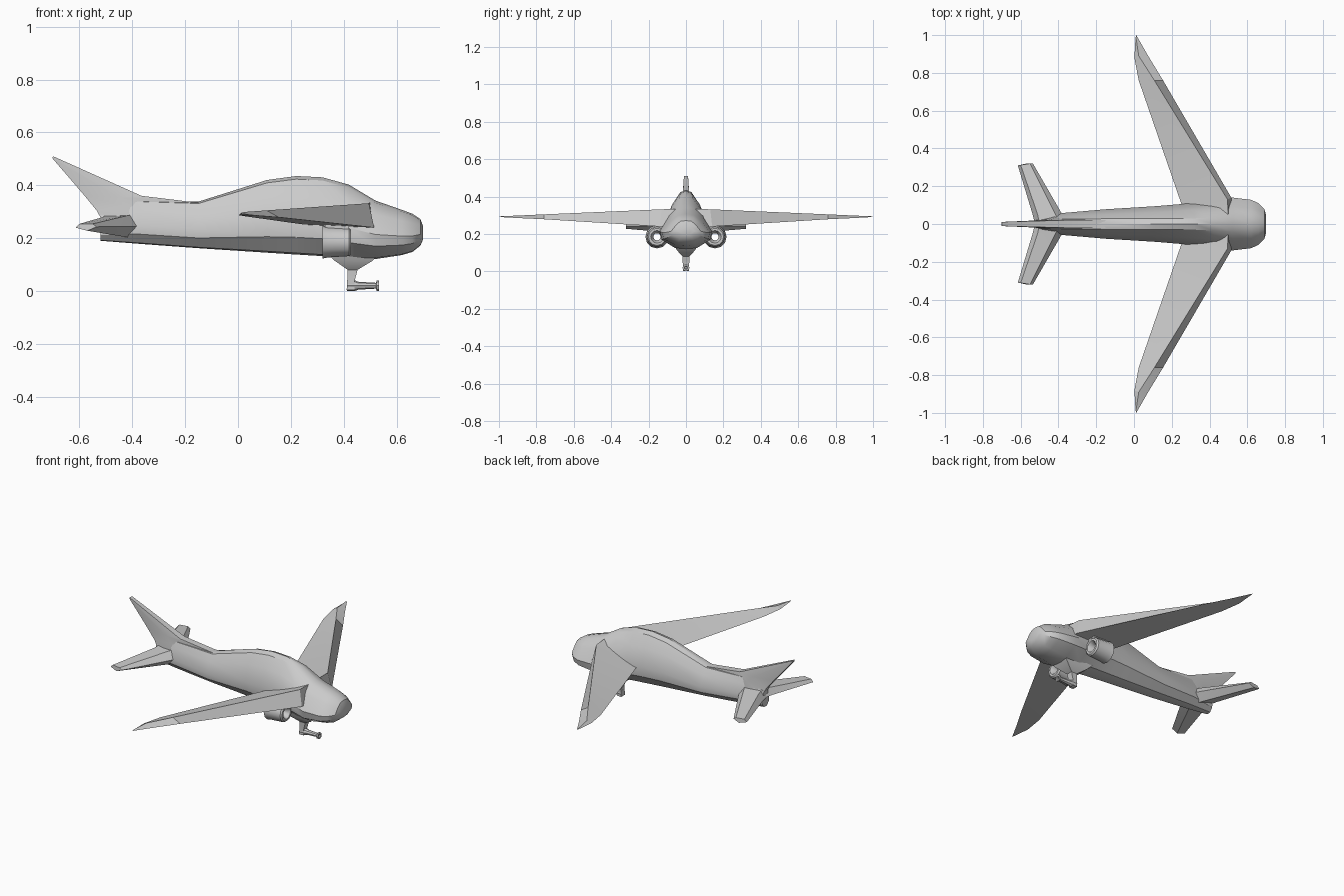
import bpy, bmesh, math


def loft(name, rings, angle=30, mirror=False, closed=False):
    """Skin a list of equal-length point rings; cap the ends or join them in a loop."""
    bm = bmesh.new()
    vs = [[bm.verts.new(p) for p in r] for r in rings]
    n = len(vs[0])
    pairs = list(zip(vs, vs[1:]))
    if closed:
        pairs.append((vs[-1], vs[0]))
    else:
        bm.faces.new(vs[0])
        bm.faces.new(vs[-1])
    for a, b in pairs:
        for i in range(n):
            j = (i + 1) % n
            bm.faces.new((a[i], a[j], b[j], b[i]))
    bmesh.ops.recalc_face_normals(bm, faces=bm.faces)
    me = bpy.data.meshes.new(name)
    bm.to_mesh(me)
    bm.free()
    me.shade_smooth()
    me.set_sharp_from_angle(angle=math.radians(angle))
    ob = bpy.data.objects.new(name, me)
    bpy.context.collection.objects.link(ob)
    if mirror:
        m = ob.modifiers.new("mirror", 'MIRROR')
        m.use_axis = (False, True, False)
        m.use_mirror_merge = False
    return ob


def circle(x, y, z, r, n=12):
    """Ring of points around the x axis."""
    return [(x, y + r * math.cos(2 * math.pi * i / n),
             z + r * math.sin(2 * math.pi * i / n)) for i in range(n)]


def rect(x0, x1, w, z):
    """Horizontal rectangle centred on y = 0."""
    return [(x0, -w, z), (x1, -w, z), (x1, w, z), (x0, w, z)]


def section(x, top, bot, w, t):
    """Body cross-section: narrow top, wide belly, shallow V keel."""
    h = top - bot
    half = [(t, top - .04 * h), (.66 * w, bot + .76 * h), (w, bot + .42 * h),
            (.93 * w, bot + .22 * h), (.42 * w, bot + .02 * h)]
    return ([(x, 0, top)] + [(x, y, z) for y, z in half] + [(x, 0, bot)]
            + [(x, -y, z) for y, z in reversed(half)])


# Fuselage: x, top, bottom, half width, half width of the top strip
stations = [(.70, .245, .195, .045, .02), (.69, .272, .172, .08, .03),
            (.66, .292, .148, .11, .04), (.62, .307, .136, .128, .042),
            (.52, .342, .121, .14, .042), (.42, .402, .121, .122, .035),
            (.32, .43, .132, .112, .03), (.22, .435, .138, .103, .03),
            (.11, .42, .145, .094, .03), (-.15, .338, .162, .078, .028),
            (-.38, .345, .179, .058, .026), (-.52, .29, .19, .033, .02)]
loft("fuselage", [section(*s) for s in stations], 32)

# Swept wings: leading edge, top ridge, trailing edge
loft("wing", [
    [(.515, .02, .24), (.50, .02, .335), (.26, 0, .25)],
    [(.515, .14, .24), (.495, .13, .332), (.26, .08, .25)],
    [(.154, .76, .279), (.108, .76, .305), (.025, .76, .283)],
    [(.075, .89, .285), (.025, .89, .299), (.002, .88, .287)],
    [(.012, 1.0, .291), (.010, .99, .295), (.008, .985, .291)],
], 15, mirror=True)

# Tail planes: front edge, top front, top rear, rear edge, bottom
loft("tail_plane", [
    [(-.35, .0, .245), (-.39, 0, .29), (-.50, 0, .288), (-.525, 0, .245), (-.40, 0, .20)],
    [(-.385, .06, .245), (-.42, .06, .285), (-.51, .05, .28), (-.535, .045, .245), (-.43, .06, .205)],
    [(-.535, .32, .243), (-.55, .32, .254), (-.60, .312, .254), (-.615, .31, .24), (-.57, .32, .228)],
], 15, mirror=True)

# Tail fin: tapered, swept, growing from the spine
loft("tail_fin", [
    [(-.12, 0, .28), (-.42, -.045, .26), (-.51, -.02, .26), (-.51, .02, .26), (-.42, .045, .26), (-.12, 0, .28)],
    [(-.15, -.02, .334), (-.42, -.03, .32), (-.535, -.015, .305), (-.535, .015, .305), (-.42, .03, .32), (-.15, .02, .334)],
    [(-.365, -.02, .36), (-.45, -.022, .355), (-.58, -.013, .36), (-.58, .013, .36), (-.45, .022, .355), (-.365, .02, .36)],
    [(-.70, -.011, .51), (-.701, -.011, .507), (-.702, -.010, .502), (-.702, .010, .502), (-.701, .011, .507), (-.70, .011, .51)],
], 25)

# Hollow engines under the wings
profile = [(.428, .046), (.42, .053), (.34, .058), (.32, .062), (.32, .05),
           (.37, .019), (.40, .019), (.428, .034)]
loft("engine", [circle(x, .155, .185, r) for x, r in profile], 30, mirror=True, closed=True)
loft("engine_pylon", [
    [(.33, .12, z), (.42, .12, z), (.42, .17, z), (.33, .17, z)] for z in (.225, .262)],
    mirror=True)

# Belly mount and strut
loft("belly_mount", [rect(.34, .53, .06, .14), rect(.365, .51, .05, .115),
                     rect(.415, .452, .019, .08), rect(.415, .447, .018, .06),
                     rect(.413, .44, .017, .035), rect(.411, .44, .017, .003)], 25)

# Forward tube with flared muzzle
loft("lower_tube", [circle(x, 0, .02, r, 8) for x, r in
                    [(.412, .019), (.445, .019), (.455, .015), (.522, .011),
                     (.524, .019), (.534, .019), (.534, .010), (.525, .006)]], 30)
